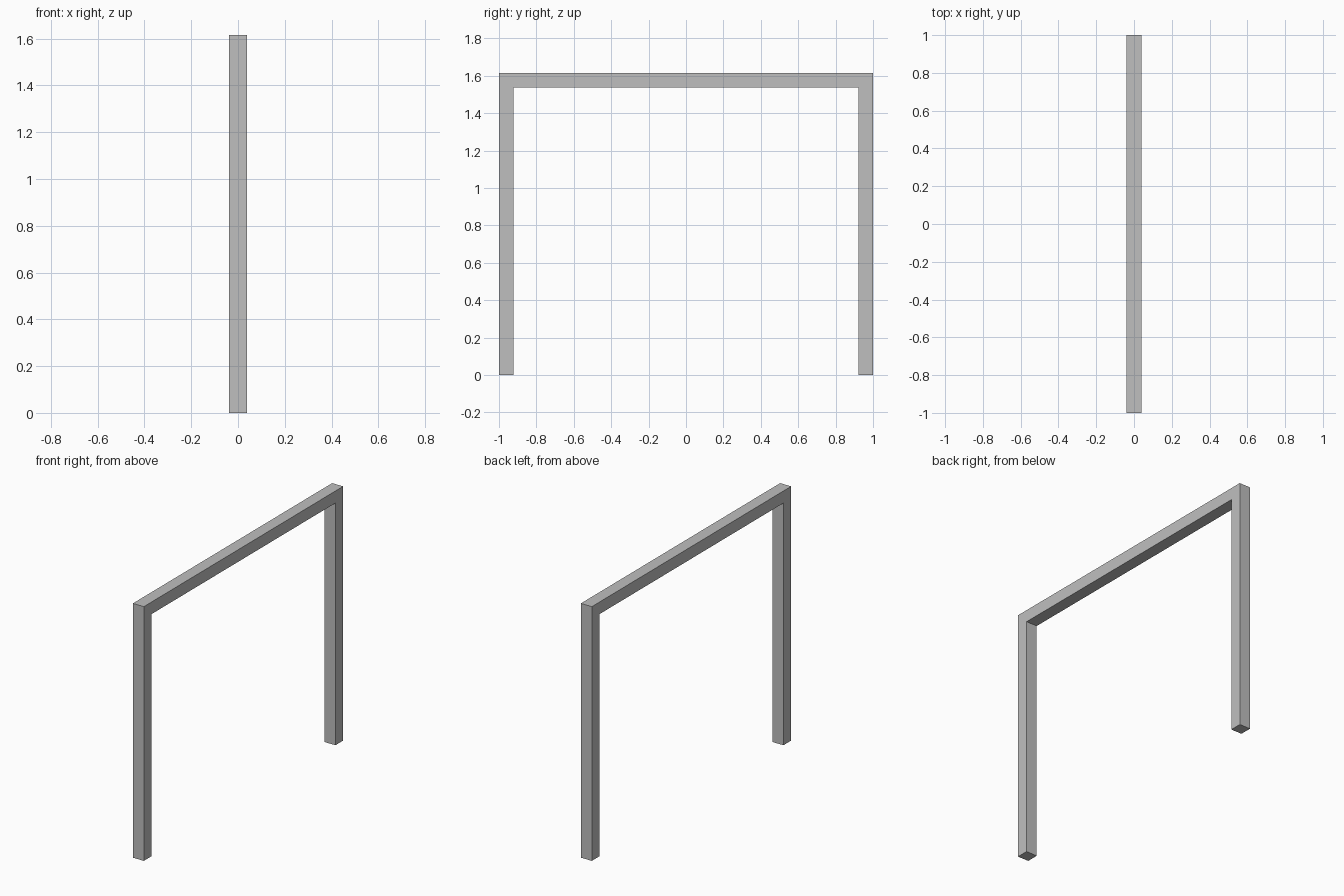
import bpy
import bmesh

cube = bpy.data.objects.get("Cube")
if cube:
    bpy.data.objects.remove(cube, do_unlink=True)

HALF_SPAN = 1.0
HEIGHT = 1.615
BAR = 0.077

# Plain grey for the whole frame
grey = bpy.data.materials.new("plain_grey")
grey.use_nodes = True
colour = (0.52, 0.52, 0.52, 1)
grey.diffuse_color = colour
grey.node_tree.nodes["Principled BSDF"].inputs["Base Color"].default_value = colour

# Outline of the two posts and the top rail, seen from the side
inner = HALF_SPAN - BAR
half_outline = [(HALF_SPAN, HEIGHT), (HALF_SPAN, 0), (inner, 0), (inner, HEIGHT - BAR)]
outline = half_outline + [(-y, z) for y, z in reversed(half_outline)]

# Extrude the outline across the bar's width
bm = bmesh.new()
face = bm.faces.new([bm.verts.new((-BAR / 2, y, z)) for y, z in outline])
extruded = bmesh.ops.extrude_face_region(bm, geom=[face])["geom"]
verts = [v for v in extruded if isinstance(v, bmesh.types.BMVert)]
bmesh.ops.translate(bm, verts=verts, vec=(BAR, 0, 0))
bmesh.ops.recalc_face_normals(bm, faces=bm.faces)

mesh = bpy.data.meshes.new("square_arch_frame")
bm.to_mesh(mesh)
bm.free()
mesh.materials.append(grey)
frame = bpy.data.objects.new("square_arch_frame", mesh)
bpy.context.collection.objects.link(frame)
